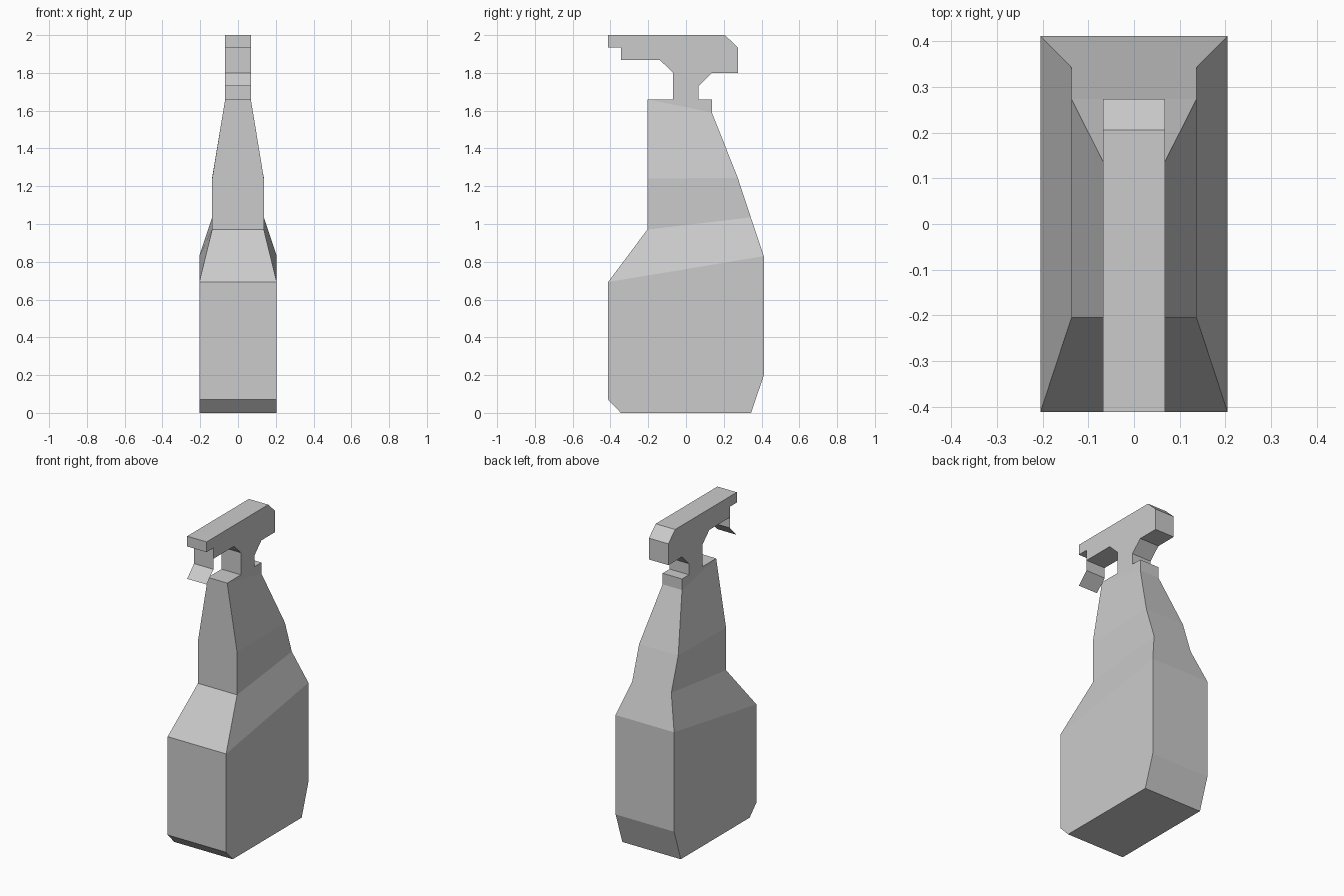
import bpy, bmesh

if "Cube" in bpy.data.objects:
    bpy.data.objects.remove(bpy.data.objects["Cube"])


def finish(bm, name):
    bmesh.ops.remove_doubles(bm, verts=bm.verts, dist=0.0005)
    bmesh.ops.recalc_face_normals(bm, faces=bm.faces)
    mesh = bpy.data.meshes.new(name)
    bm.to_mesh(mesh)
    bm.free()
    obj = bpy.data.objects.new(name, mesh)
    bpy.context.collection.objects.link(obj)
    return obj


# Bottle: slanted rectangular rings (half width, front y, front z, back y, back z)
rings = [
    (0.205, -0.345, 0.00, 0.345, 0.00),
    (0.205, -0.412, 0.07, 0.412, 0.20),
    (0.205, -0.412, 0.693, 0.412, 0.83),
    (0.137, -0.205, 0.97, 0.343, 1.035),
    (0.137, -0.205, 1.24, 0.274, 1.245),
    (0.068, -0.205, 1.66, 0.137, 1.59),
    (0.068, -0.205, 1.66, 0.137, 1.66),
]
bm = bmesh.new()
loops = []
for w, fy, fz, by, bz in rings:
    loops.append([bm.verts.new(p) for p in
                  ((-w, fy, fz), (w, fy, fz), (w, by, bz), (-w, by, bz))])
for a, b in zip(loops, loops[1:]):
    for i in range(4):
        j = (i + 1) % 4
        bm.faces.new((a[i], a[j], b[j], b[i]))
bm.faces.new(loops[0][::-1])
bm.faces.new(loops[-1])
bmesh.ops.dissolve_degenerate(bm, dist=0.0005, edges=bm.edges)
finish(bm, "bottle")

# Spray head: side profile (y, z) extruded across the width
W = 0.068
profile = [
    (-0.412, 2.0), (0.206, 2.0), (0.274, 1.935), (0.274, 1.80),
    (0.137, 1.80), (0.067, 1.73), (0.067, 1.66), (-0.068, 1.66),
    (-0.068, 1.80), (-0.137, 1.867), (-0.343, 1.867), (-0.343, 1.935),
    (-0.412, 1.935),
]
bm = bmesh.new()
face = bm.faces.new([bm.verts.new((-W, y, z)) for y, z in profile])
ext = bmesh.ops.extrude_face_region(bm, geom=[face], use_keep_orig=True)
bmesh.ops.translate(bm, vec=(2 * W, 0, 0),
                    verts=[v for v in ext["geom"] if isinstance(v, bmesh.types.BMVert)])
finish(bm, "spray_head")

# Trigger: thin bent sheet hanging below the nozzle
bm = bmesh.new()
rows = [[bm.verts.new((x, y, z)) for x in (-W, W)]
        for y, z in ((-0.343, 1.867), (-0.343, 1.80), (-0.412, 1.73))]
for a, b in zip(rows, rows[1:]):
    bm.faces.new((b[0], b[1], a[1], a[0]))
finish(bm, "trigger")
